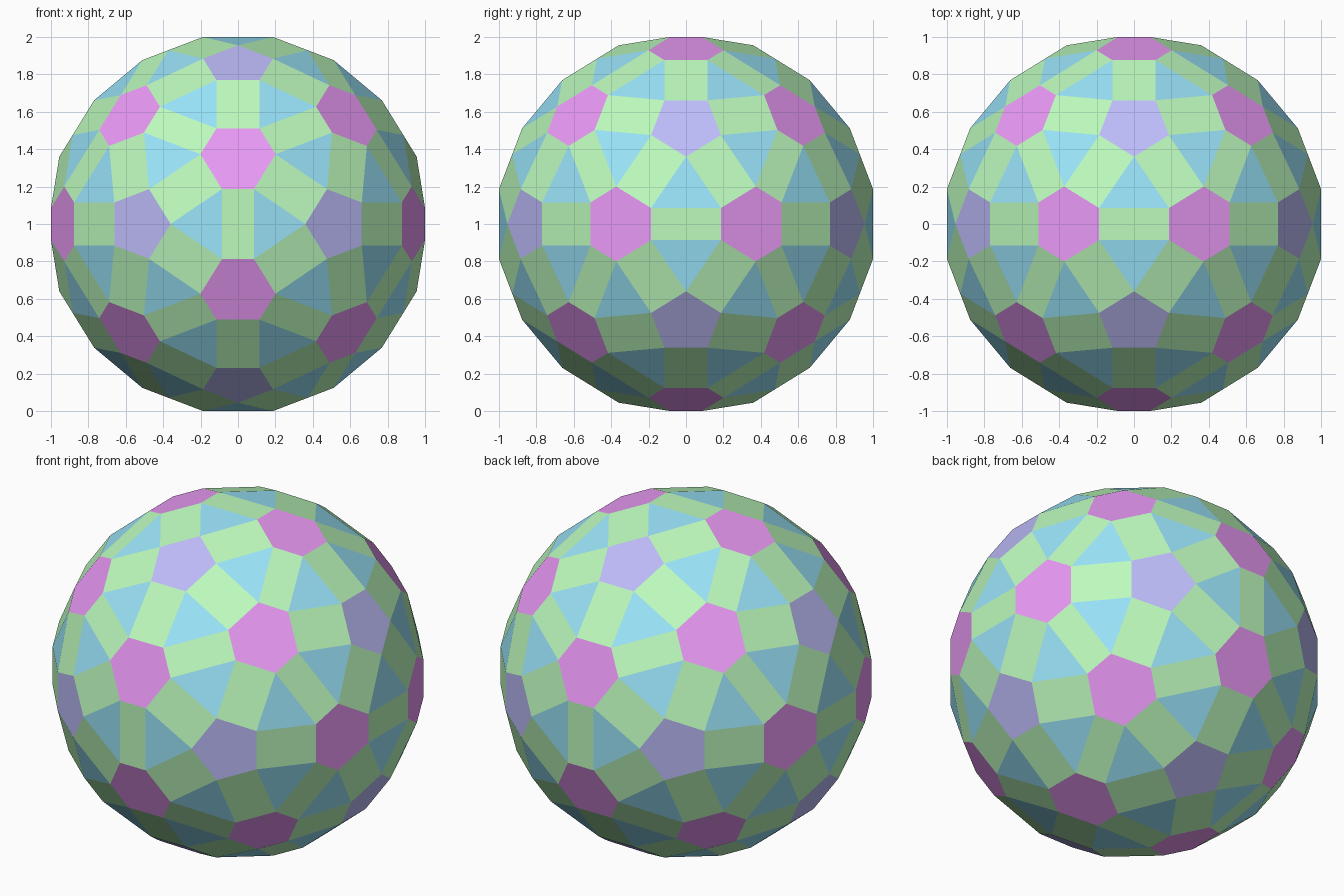
import bpy, bmesh, math
from mathutils import Vector, Matrix

if "Cube" in bpy.data.objects:
    bpy.data.objects.remove(bpy.data.objects["Cube"])

R = 1.0209                                  # circumscribed radius
PHI = (1 + math.sqrt(5)) / 2
FIVE_FOLD = Vector((0, 1, PHI)).normalized()


def orbit(seed):
    """All copies of a point under full icosahedral symmetry."""
    moves = [Matrix.Rotation(math.radians(72), 3, FIVE_FOLD),
             Matrix.Rotation(math.radians(120), 3, Vector((1, 1, 1))),
             Matrix.Diagonal((-1, 1, 1)),
             Matrix.Diagonal((1, -1, 1)),
             Matrix.Diagonal((1, 1, -1))]
    found, todo = [seed], [seed]
    while todo:
        p = todo.pop()
        for m in moves:
            q = m @ p
            if all((q - f).length > 0.01 for f in found):
                found.append(q)
                todo.append(q)
    return found


# One corner of a hexagon and one corner of a pentagon, repeated by symmetry
hex_corner = Vector((0.187, 0.0855, 1.0)).normalized() * R
pent_corner = Vector((0, 0.36, 0.955)).normalized() * R

bm = bmesh.new()
for p in orbit(hex_corner) + orbit(pent_corner):
    bm.verts.new(p + Vector((0, 0, 1)))

# Wrap the corners, then merge coplanar triangles into the real faces
bmesh.ops.convex_hull(bm, input=bm.verts[:])
bmesh.ops.dissolve_limit(bm, angle_limit=math.radians(2),
                         verts=bm.verts[:], edges=bm.edges[:])
bmesh.ops.recalc_face_normals(bm, faces=bm.faces[:])

# Colour by number of sides: triangle, square, pentagon, hexagon
for f in bm.faces:
    f.material_index = len(f.verts) - 3
    f.smooth = False

mesh = bpy.data.meshes.new("faceted_ball")
bm.to_mesh(mesh)
bm.free()
for name, rgb in (("triangle_blue", (0.32, 0.77, 0.95)),
                  ("quad_green", (0.51, 0.96, 0.51)),
                  ("pentagon_violet", (0.51, 0.50, 0.95)),
                  ("hexagon_magenta", (0.82, 0.32, 0.92))):
    mat = bpy.data.materials.new(name)
    mat.diffuse_color = (*rgb, 1)
    mat.use_nodes = True
    mat.node_tree.nodes["Principled BSDF"].inputs["Base Color"].default_value = mat.diffuse_color
    mesh.materials.append(mat)

ball = bpy.data.objects.new("faceted_ball", mesh)
bpy.context.collection.objects.link(ball)
